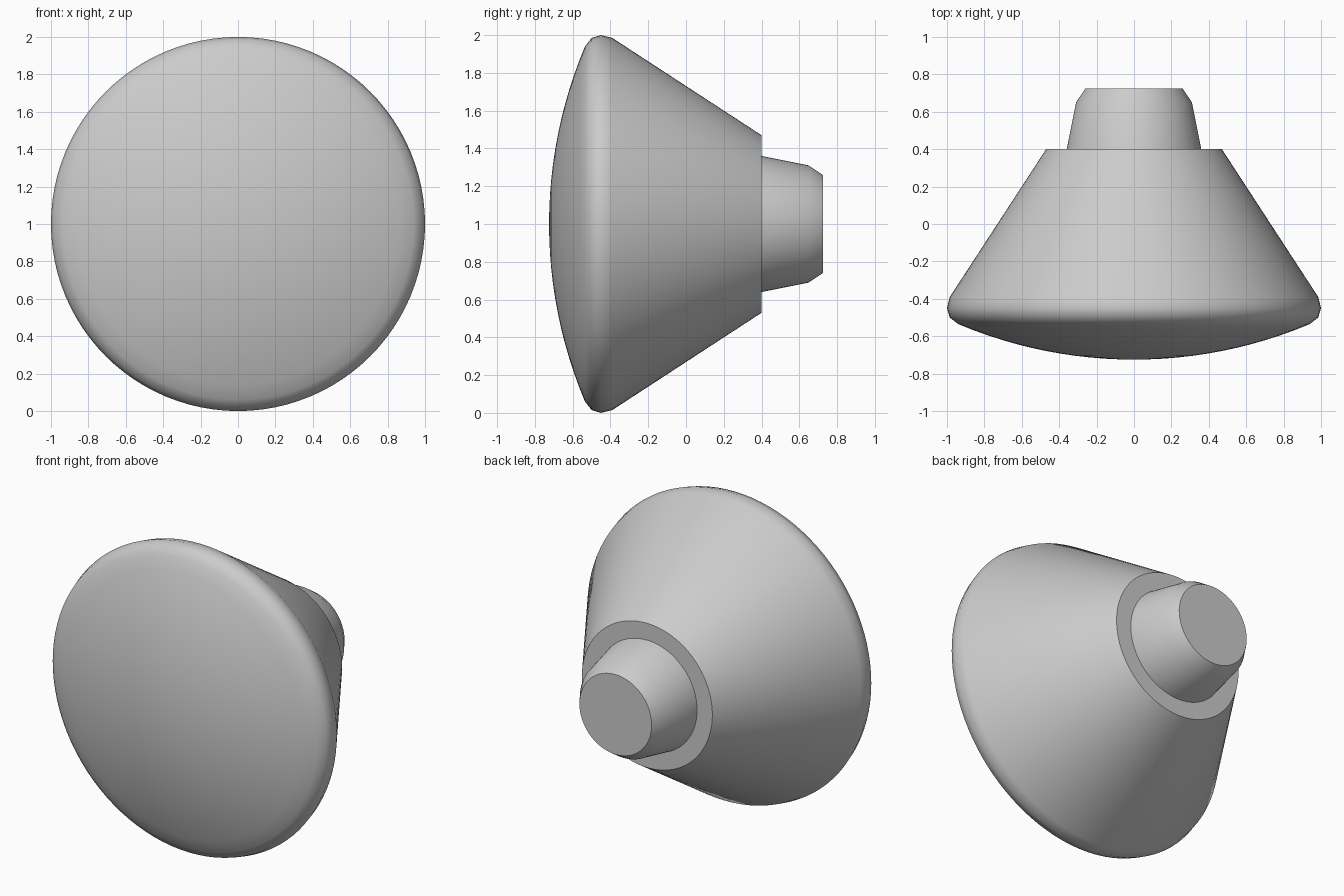
import bpy, bmesh
from math import pi, sqrt, radians
from mathutils import Vector

cube = bpy.data.objects.get("Cube")
if cube:
    bpy.data.objects.remove(cube, do_unlink=True)

SEGMENTS = 96
CENTRE = Vector((0, 0, 1))

grey = bpy.data.materials.new("plain_grey")
grey.use_nodes = True
grey.diffuse_color = (0.6, 0.6, 0.6, 1)
grey.node_tree.nodes["Principled BSDF"].inputs["Base Color"].default_value = grey.diffuse_color


def lathe(name, profile):
    """Spin (radius, y) points about the horizontal y axis."""
    bm = bmesh.new()
    verts = [bm.verts.new(CENTRE + Vector((r, y, 0))) for r, y in profile]
    edges = [bm.edges.new(pair) for pair in zip(verts, verts[1:])]
    bmesh.ops.spin(bm, geom=verts + edges, cent=CENTRE, axis=(0, 1, 0),
                   angle=2 * pi, steps=SEGMENTS, use_merge=True)
    bmesh.ops.remove_doubles(bm, verts=bm.verts, dist=0.0005)
    bmesh.ops.recalc_face_normals(bm, faces=bm.faces)
    mesh = bpy.data.meshes.new(name)
    bm.to_mesh(mesh)
    bm.free()
    mesh.materials.append(grey)
    obj = bpy.data.objects.new(name, mesh)
    bpy.context.collection.objects.link(obj)
    bpy.ops.object.select_all(action='DESELECT')
    obj.select_set(True)
    bpy.context.view_layer.objects.active = obj
    bpy.ops.object.shade_smooth_by_angle(angle=radians(42))
    return obj


# Shallow domed front, as a circular arc out to the rim
FRONT, EDGE_R, EDGE_Y, STEPS = -0.725, 0.94, -0.535, 12
sag = EDGE_Y - FRONT
arc_r = (EDGE_R ** 2 + sag ** 2) / (2 * sag)
radii = [EDGE_R * i / STEPS for i in range(STEPS + 1)]
dome = [(r, FRONT + arc_r - sqrt(arc_r ** 2 - r ** 2)) for r in radii]

# Rounded rim, tapering cone and flat back shoulder
rim = [(0.985, -0.5), (1.0, -0.45), (0.985, -0.39)]
lathe("domed_cone_body", dome + rim + [(0.47, 0.4), (0, 0.4)])

# Tapered stem with a bevelled end
lathe("rear_stem", [(0, 0.39), (0.362, 0.39), (0.31, 0.65), (0.26, 0.725), (0, 0.725)])
